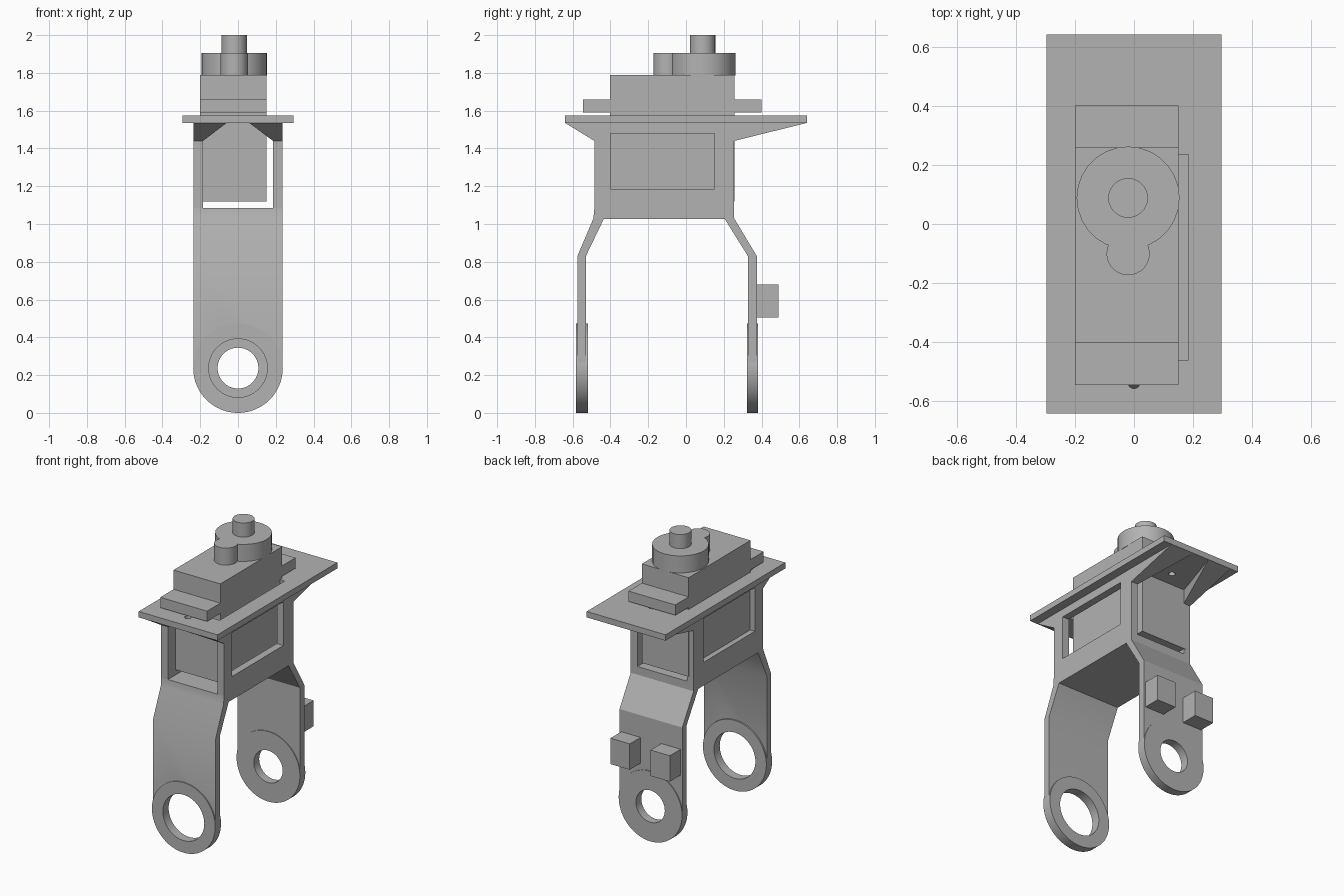
import bpy, bmesh
from mathutils import Matrix, Vector

if "Cube" in bpy.data.objects:
    bpy.data.objects.remove(bpy.data.objects["Cube"], do_unlink=True)

grey = bpy.data.materials.new("plain_grey")
grey.use_nodes = True
grey.diffuse_color = (0.45, 0.45, 0.45, 1)
grey.node_tree.nodes["Principled BSDF"].inputs["Base Color"].default_value = grey.diffuse_color


def finish(name, bm):
    bmesh.ops.recalc_face_normals(bm, faces=bm.faces)
    mesh = bpy.data.meshes.new(name)
    bm.to_mesh(mesh)
    bm.free()
    mesh.materials.append(grey)
    obj = bpy.data.objects.new(name, mesh)
    bpy.context.collection.objects.link(obj)
    return obj


def box(name, x, y, z):
    bm = bmesh.new()
    bmesh.ops.create_cube(bm, size=1)
    for v in bm.verts:
        v.co = [lo + (c + 0.5) * (hi - lo) for c, (lo, hi) in zip(v.co, (x, y, z))]
    return finish(name, bm)


def cylinder(name, radius, centre, depth, axis="Z", sides=32):
    bm = bmesh.new()
    bmesh.ops.create_cone(bm, cap_ends=True, segments=sides, radius1=radius,
                          radius2=radius, depth=depth)
    turn = Matrix.Rotation(1.5707963, 4, "X") if axis == "Y" else Matrix()
    bm.transform(Matrix.Translation(centre) @ turn)
    return finish(name, bm)


def hull(name, points):
    bm = bmesh.new()
    for p in points:
        bm.verts.new(p)
    bmesh.ops.convex_hull(bm, input=bm.verts)
    return finish(name, bm)


def combine(obj, other, operation="DIFFERENCE"):
    mod = obj.modifiers.new("combine", "BOOLEAN")
    mod.operation, mod.solver, mod.object = operation, "EXACT", other
    bpy.ops.object.select_all(action="DESELECT")
    bpy.context.view_layer.objects.active = obj
    obj.select_set(True)
    bpy.ops.object.modifier_apply(modifier=mod.name)
    bpy.data.objects.remove(other, do_unlink=True)


def smooth(obj):
    bpy.ops.object.select_all(action="DESELECT")
    bpy.context.view_layer.objects.active = obj
    obj.select_set(True)
    bpy.ops.object.shade_smooth_by_angle()


HALF = 0.235      # half width of the bracket and cage
INNER = 0.185     # half width of the opening
PIVOT = 0.237     # height of the leg holes
UNDER = 1.535     # underside of the mounting plate

# Bent fork bracket, extruded across x
profile = [(-0.575, PIVOT), (-0.575, 0.83), (-0.49, 1.03), (-0.485, 1.085), (0.255, 1.085),
           (0.255, 1.03), (0.375, 0.83), (0.375, PIVOT), (0.328, PIVOT), (0.328, 0.83),
           (0.205, 1.027), (-0.435, 1.027), (-0.53, 0.83), (-0.53, PIVOT)]
bm = bmesh.new()
face = bm.faces.new([bm.verts.new((-HALF, y, z)) for y, z in profile])
ext = bmesh.ops.extrude_face_region(bm, geom=[face])
bmesh.ops.translate(bm, vec=(2 * HALF, 0, 0),
                    verts=[g for g in ext["geom"] if isinstance(g, bmesh.types.BMVert)])
fork = finish("fork_bracket", bm)

# Round leg ends with pivot holes
for name, lo, hi, hole in (("front", -0.582, -0.52, 0.155), ("back", 0.323, 0.381, 0.108)):
    mid = (0, (lo + hi) / 2, PIVOT)
    end = cylinder(name + "_leg_end", PIVOT, mid, hi - lo, "Y", 64)
    for target in (end, fork):
        combine(target, cylinder("hole_cutter", hole, mid, 0.2, "Y", 64))
    smooth(end)
smooth(fork)

# Stop blocks on the back leg
for side, x in (("left", 0.15), ("right", -0.15)):
    box(side + "_stop_block", (x - 0.072, x + 0.072), (0.37, 0.49), (0.505, 0.68))

# Cage side walls with windows, and tapered braces under the plate
for side, s in (("left", 1), ("right", -1)):
    wall = box(side + "_cage_wall", sorted((s * INNER, s * HALF)), (-0.485, 0.255), (1.08, UNDER))
    combine(wall, box("window_cutter", (-0.5, 0.5), (-0.4, 0.15), (1.185, 1.48)))
    for end, near, far in (("front", -0.485, -0.64), ("back", 0.255, 0.64)):
        hull(f"{end}_{side}_brace",
             [(s * x, near, z) for x in (INNER, HALF) for z in (1.44, UNDER)]
             + [(s * x, far, UNDER) for x in (0.06, HALF)])

# Mounting plate with motor opening and screw holes
plate = box("mounting_plate", (-0.295, 0.295), (-0.64, 0.64), (UNDER, 1.575))
combine(plate, box("opening_cutter", (-INNER, INNER), (-0.46, 0.235), (1.4, 1.7)))
for y in (-0.535, 0.36):
    combine(plate, cylinder("screw_cutter", 0.021, (0, y, 1.55), 0.2))

# Motor body with mounting ears
box("motor_body", (-0.2, 0.15), (-0.403, 0.258), (1.12, 1.79))
for end, y in (("front", (-0.545, -0.4)), ("back", (0.255, 0.4))):
    box(end + "_motor_ear", (-0.2, 0.15), y, (1.59, 1.66))

# Gear housing and output shaft
housing = cylinder("gear_housing", 0.174, (-0.02, 0.088, 1.845), 0.12, sides=28)
combine(housing, cylinder("small_housing", 0.073, (-0.02, -0.1, 1.845), 0.12, sides=28), "UNION")
shaft = cylinder("output_shaft", 0.067, (-0.02, 0.088, 1.945), 0.11, sides=28)
smooth(housing)
smooth(shaft)
